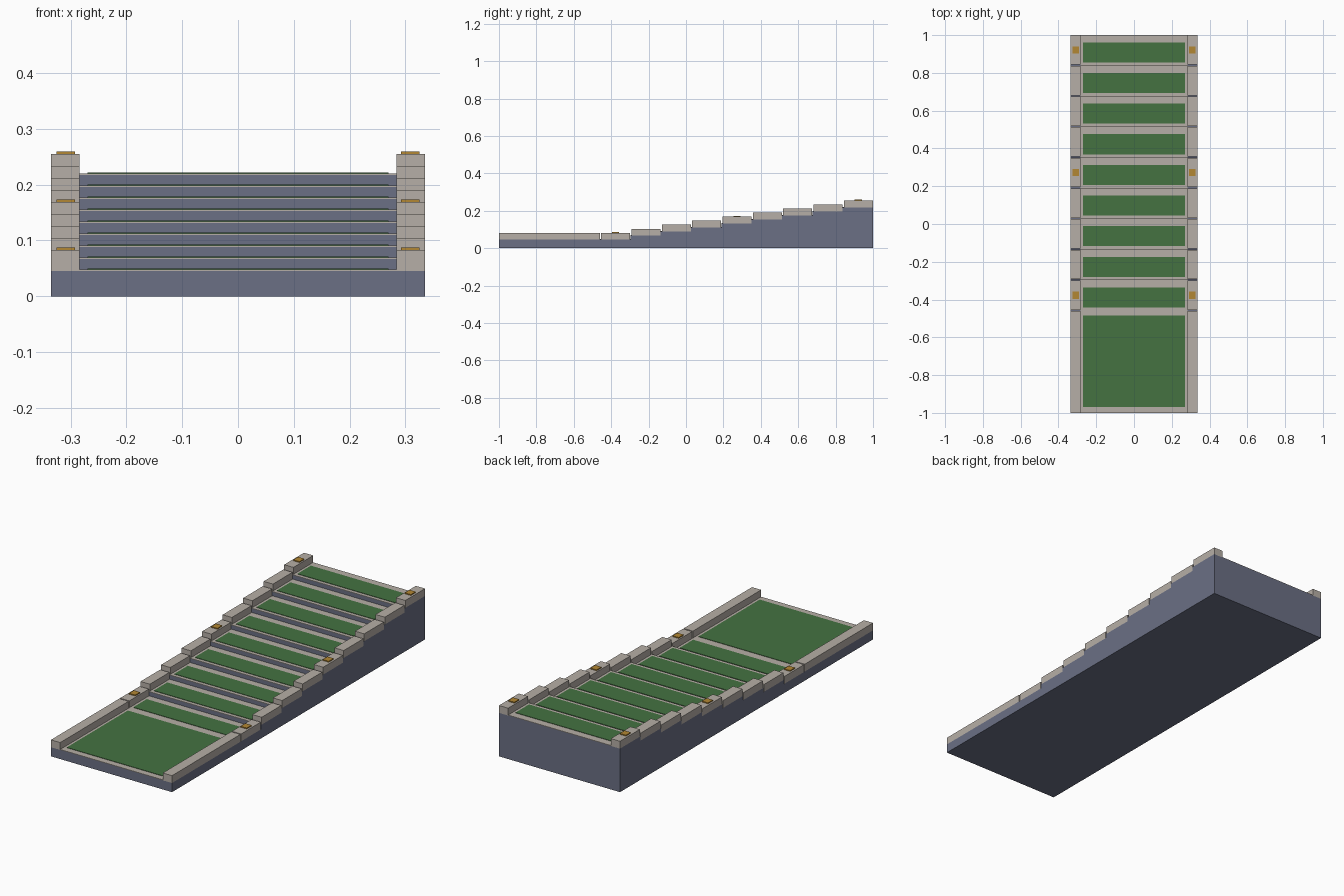
import bpy, bmesh

if "Cube" in bpy.data.objects:
    bpy.data.objects.remove(bpy.data.objects["Cube"])

HALF_W, INNER = 0.335, 0.284      # half width overall / between curbs
Y0, STEPS = -0.46, 9              # where the stairs start, number of treads
RUN, RISE = (1 - Y0) / STEPS, 0.0215
BASE = 0.0455                     # height of the landing block
CURB_H, GAP = 0.037, 0.006


def material(name, color):
    m = bpy.data.materials.new(name)
    m.diffuse_color = (*color, 1)
    m.use_nodes = True
    m.node_tree.nodes["Principled BSDF"].inputs["Base Color"].default_value = m.diffuse_color
    return m


slate = material("slate blue", (0.147, 0.162, 0.233))
stone = material("pale stone", (0.470, 0.428, 0.385))
green = material("carpet green", (0.058, 0.168, 0.053))
gold = material("gold", (0.45, 0.243, 0.033))


def finish(name, bm, mat):
    bmesh.ops.recalc_face_normals(bm, faces=bm.faces)
    me = bpy.data.meshes.new(name)
    bm.to_mesh(me)
    bm.free()
    me.materials.append(mat)
    ob = bpy.data.objects.new(name, me)
    bpy.context.collection.objects.link(ob)
    return ob


def box(name, x, y, z, mat):
    """Box from (min, max) ranges."""
    bm = bmesh.new()
    bmesh.ops.create_cube(bm, size=1)
    for v in bm.verts:
        v.co = [r[0] if c < 0 else r[1] for r, c in zip((x, y, z), v.co)]
    return finish(name, bm, mat)


def carpeted_slab(name, y, z, margin_front, margin_back):
    """Thin stone slab with an inset carpet plate."""
    box(name + "_slab", (-INNER, INNER), y, (z, z + 0.0025), stone)
    box(name + "_carpet", (-0.27, 0.27), (y[0] + margin_front, y[1] - margin_back),
        (z + 0.0025, z + 0.0045), green)


def curbs(name, y, z):
    for side, s in (("left", -1), ("right", 1)):
        x = sorted((s * INNER, s * HALF_W))
        box(f"{name}_{side}", x, y, (z, z + CURB_H), stone)


# Landing
box("landing_block", (-HALF_W, HALF_W), (-1, Y0), (0, BASE), slate)
carpeted_slab("landing", (-1, Y0), BASE, 0.032, 0.025)
curbs("landing_curb", (-1, Y0), BASE)

# Stair body: stepped side profile extruded across the width
profile = [(Y0, 0)]
for i in range(STEPS):
    z = BASE + i * RISE
    profile += [(Y0 + i * RUN, z), (Y0 + (i + 1) * RUN, z)]
profile.append((1, 0))
bm = bmesh.new()
face = bm.faces.new([bm.verts.new((-HALF_W, y, z)) for y, z in profile])
ext = bmesh.ops.extrude_face_region(bm, geom=[face])
bmesh.ops.translate(bm, vec=(2 * HALF_W, 0, 0),
                    verts=[v for v in ext["geom"] if isinstance(v, bmesh.types.BMVert)])
finish("stair_body", bm, slate)

# Treads, stepped curbs, and gold caps on every fourth curb
for i in range(STEPS):
    y0, y1, z = Y0 + i * RUN, Y0 + (i + 1) * RUN, BASE + i * RISE
    carpeted_slab(f"tread_{i + 1}", (y0, y1), z, 0.018, 0.038)
    curbs(f"stair_curb_{i + 1}", (y0 + GAP, y1 if i == STEPS - 1 else y1 - 0.001), z)
    if i % 4 == 0:
        yc, top = (y0 + y1) / 2 + 0.002, z + CURB_H
        for side, s in (("left", -1), ("right", 1)):
            xc = s * 0.3085
            box(f"gold_cap_{i + 1}_{side}", (xc - 0.017, xc + 0.017),
                (yc - 0.019, yc + 0.019), (top, top + 0.005), gold)
